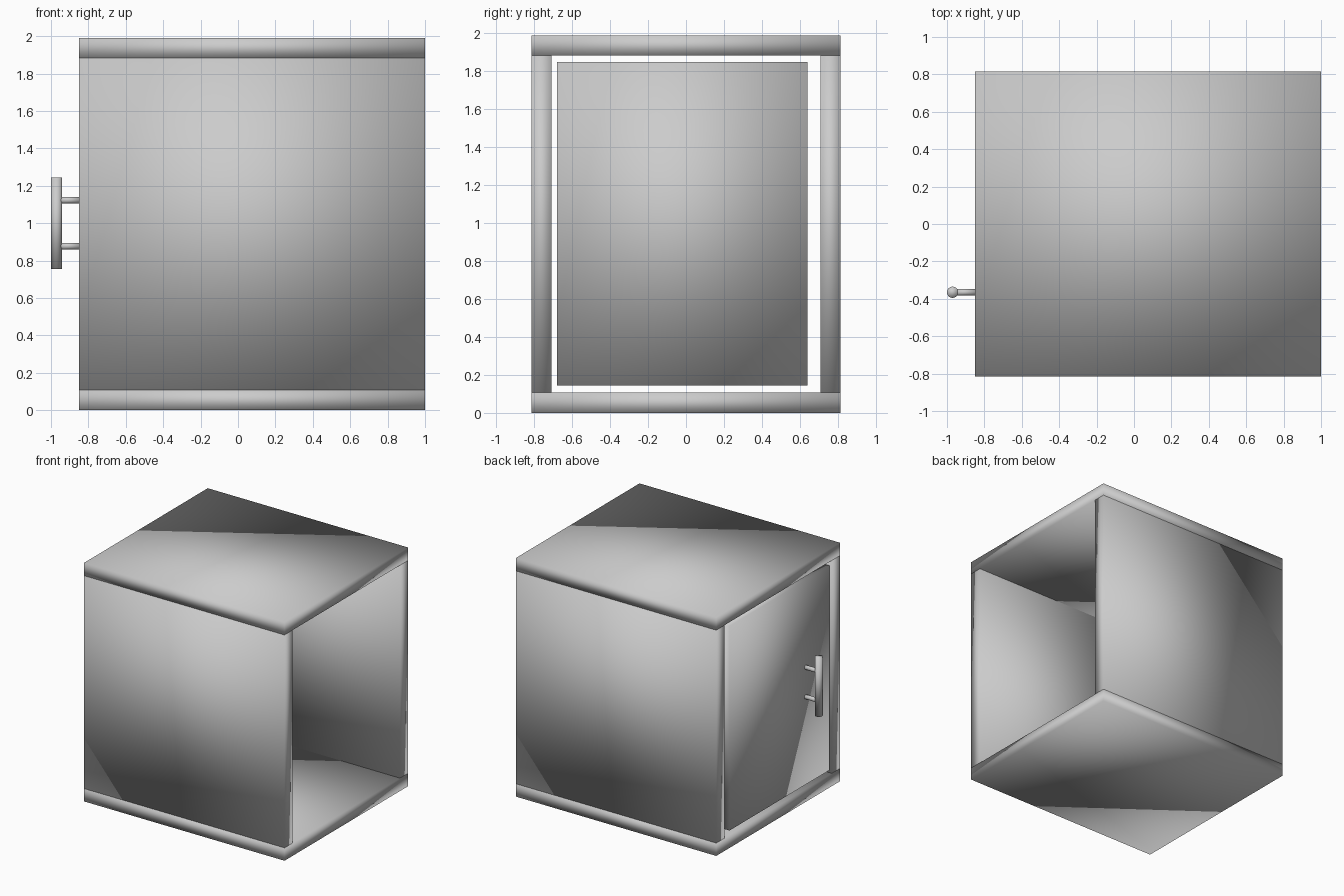
import bpy
from mathutils import Vector

cube = bpy.data.objects.get("Cube")
if cube:
    bpy.data.objects.remove(cube, do_unlink=True)

grey = bpy.data.materials.new("light_grey")
grey.use_nodes = True
colour = (0.6, 0.6, 0.6, 1)
grey.diffuse_color = colour
grey.node_tree.nodes["Principled BSDF"].inputs["Base Color"].default_value = colour


def finish(name):
    """Name, colour and fully smooth the newest object."""
    obj = bpy.context.object
    obj.name = name
    obj.data.materials.append(grey)
    bpy.ops.object.transform_apply(location=False, rotation=True, scale=True)
    bpy.ops.object.shade_smooth()
    return obj


def box(name, low, high):
    low, high = Vector(low), Vector(high)
    bpy.ops.mesh.primitive_cube_add(size=1, location=(low + high) / 2)
    bpy.context.object.scale = high - low
    return finish(name)


def rod(name, start, end, radius):
    start, end = Vector(start), Vector(end)
    axis = end - start
    bpy.ops.mesh.primitive_cylinder_add(
        vertices=32, radius=radius, depth=axis.length, location=(start + end) / 2,
        rotation=axis.to_track_quat('Z', 'Y').to_euler())
    return finish(name)


# Case: an open-ended box made of four thick panels
X0, X1, Y, TOP, T = -0.85, 1.0, 0.815, 1.99, 0.107
box("bottom_panel", (X0, -Y, 0), (X1, Y, T))
box("top_panel", (X0, -Y, TOP - T), (X1, Y, TOP))
box("front_panel", (X0, -Y, T), (X1, T - Y, TOP - T))
box("back_panel", (X0, Y - T, T), (X1, Y, TOP - T))

# Door set inside one open end, with a gap all round
box("door", (X0, -0.68, 0.145), (X0 + 0.1, 0.64, 1.85))

# Bar handle on two posts
HY, HX = -0.365, -0.97
rod("handle_bar", (HX, HY, 0.755), (HX, HY, 1.245), 0.03)
for name, z in (("lower", 0.877), ("upper", 1.123)):
    rod(name + "_handle_post", (X0 + 0.01, HY, z), (HX, HY, z), 0.018)
